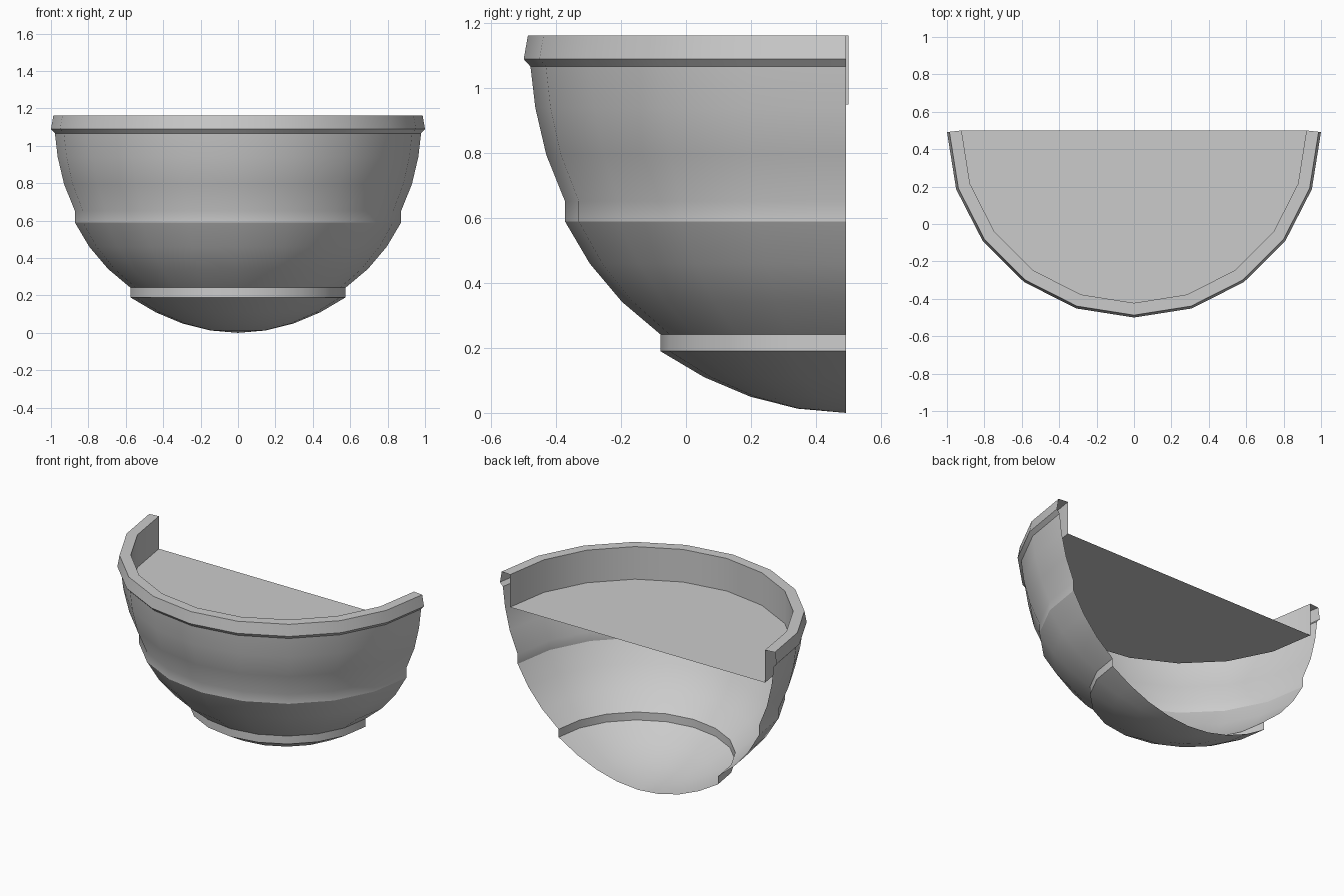
import bpy, bmesh, math

if "Cube" in bpy.data.objects:
    bpy.data.objects.remove(bpy.data.objects["Cube"])

STEPS = 10  # facets around the half circle


def half_lathe(name, profile):
    """Sweep (radius, z, centre_y) points half a turn towards -y."""
    bm = bmesh.new()
    rings = []
    for r, z, cy in profile:
        ring = []
        for i in range(STEPS + 1):
            a = math.pi * i / STEPS
            ring.append(bm.verts.new((-r * math.cos(a),
                                      cy - r * math.sin(a) * (cy + 0.5), z)))
        rings.append(ring)
    for lo, hi in zip(rings, rings[1:]):
        for i in range(STEPS):
            bm.faces.new((lo[i], lo[i + 1], hi[i + 1], hi[i]))
    bmesh.ops.remove_doubles(bm, verts=bm.verts, dist=1e-5)
    bmesh.ops.dissolve_degenerate(bm, dist=1e-5, edges=bm.edges)
    return finish(name, bm)


def finish(name, bm):
    mesh = bpy.data.meshes.new(name)
    bm.to_mesh(mesh)
    bm.free()
    obj = bpy.data.objects.new(name, mesh)
    bpy.context.collection.objects.link(obj)
    bpy.ops.object.select_all(action='DESELECT')
    obj.select_set(True)
    bpy.context.view_layer.objects.active = obj
    bpy.ops.object.shade_smooth_by_angle(angle=math.radians(25))
    return obj


BACK = 0.493  # rear edge of the outer shell

# Outer bowl with two straight bands and a flared lip
bowl = [(0, 0), (0.15, 0.013), (0.297, 0.05), (0.44, 0.11),
        (0.576, 0.19), (0.576, 0.242), (0.695, 0.342), (0.795, 0.46),
        (0.872, 0.59), (0.872, 0.652), (0.93, 0.795), (0.964, 0.94),
        (0.979, 1.067), (1.0, 1.09), (0.987, 1.163)]
half_lathe("bowl_shell", [(r, z, BACK) for r, z in bowl])

# Top of the rim and the vertical inner wall
half_lathe("rim_liner", [(0.987, 1.163, BACK), (0.922, 1.163, 0.5),
                         (0.922, 0.95, 0.5)])

# Flat half disc inside the bowl
bm = bmesh.new()
bm.faces.new([bm.verts.new((-0.922 * math.cos(math.pi * i / STEPS),
                            0.5 - 0.922 * math.sin(math.pi * i / STEPS), 0.95))
              for i in range(STEPS + 1)])
finish("inner_plate", bm)
